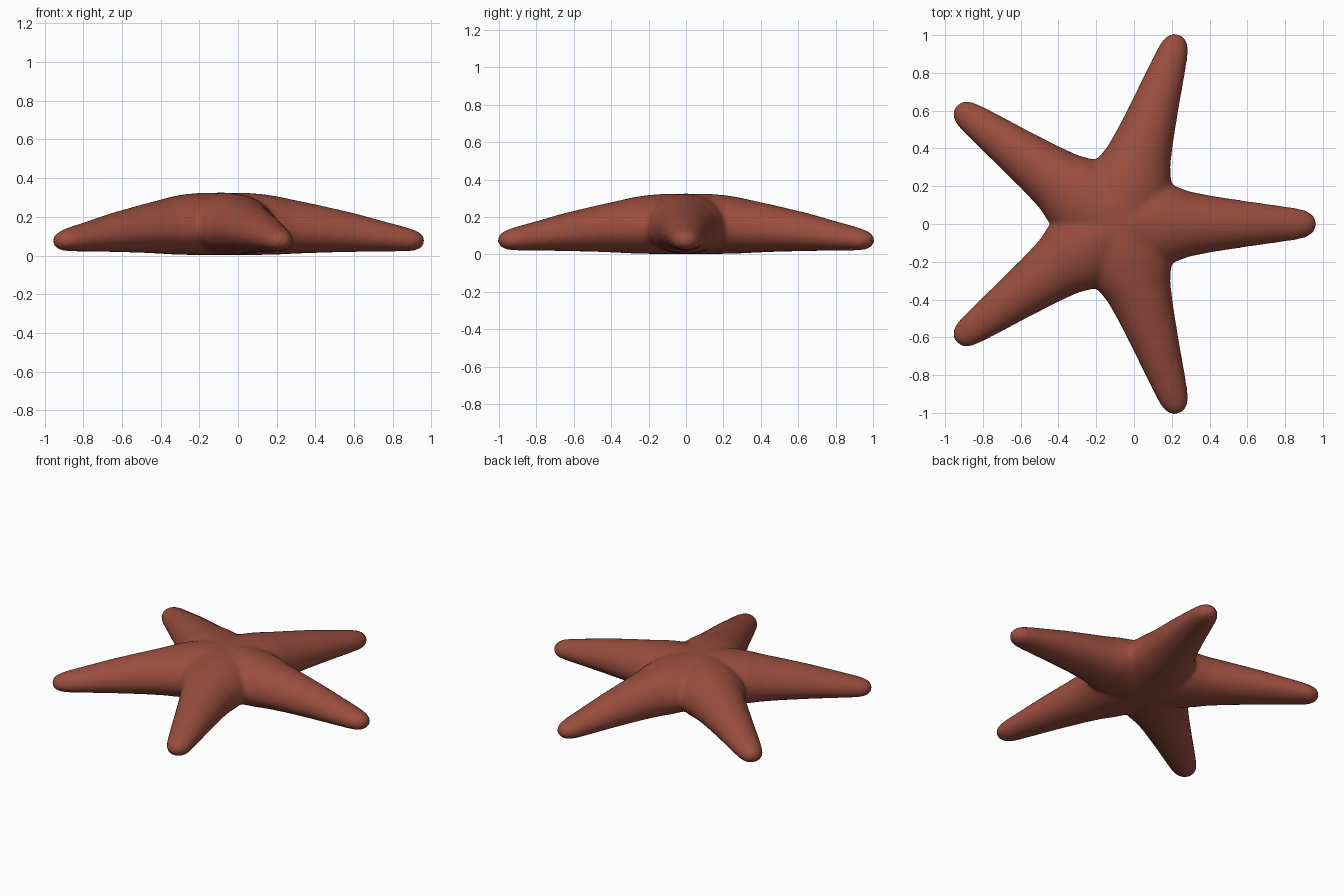
import bpy, bmesh, math

if "Cube" in bpy.data.objects:
    bpy.data.objects.remove(bpy.data.objects["Cube"])

# single flat colour
skin = bpy.data.materials.new("brick red")
skin.diffuse_color = (0.32, 0.075, 0.048, 1)
skin.use_nodes = True
skin.node_tree.nodes["Principled BSDF"].inputs["Base Color"].default_value = skin.diffuse_color

CENTRE_X = -0.09
SIDES = 28
# arm stations: distance from centre, half width, underside z, top z
STATIONS = [
    (-0.08, 0.17, 0.03, 0.29), (0.0, 0.215, 0.002, 0.326), (0.12, 0.225, 0.002, 0.325),
    (0.22, 0.222, 0.003, 0.318), (0.30, 0.205, 0.005, 0.305),
    (0.38, 0.174, 0.009, 0.288), (0.50, 0.150, 0.014, 0.263),
    (0.69, 0.121, 0.018, 0.220), (0.85, 0.099, 0.020, 0.176),
    (0.95, 0.084, 0.021, 0.150), (1.00, 0.072, 0.024, 0.134),
    (1.035, 0.052, 0.036, 0.118), (1.054, 0.024, 0.058, 0.098),
]


def add_arm(bm, angle):
    """Loft rounded rings outward along one arm direction."""
    c, s = math.cos(angle), math.sin(angle)
    rings = []
    for r, w, lo, hi in STATIONS:
        mid = lo + (hi - lo) * 0.45
        ring = []
        for i in range(SIDES):
            a = 2 * math.pi * i / SIDES
            y, k = w * math.cos(a), math.sin(a)
            z = mid + k * ((hi - mid) if k > 0 else (mid - lo))
            ring.append(bm.verts.new((CENTRE_X + r * c - y * s, r * s + y * c, z)))
        rings.append(ring)
    for a, b in zip(rings, rings[1:]):
        for i in range(SIDES):
            j = (i + 1) % SIDES
            bm.faces.new((a[i], a[j], b[j], b[i]))
    bm.faces.new(rings[0])
    bm.faces.new(rings[-1])


# starfish body: five arms fused into one smooth skin
bm = bmesh.new()
for n in range(5):
    add_arm(bm, math.radians(72 * n))
bmesh.ops.recalc_face_normals(bm, faces=bm.faces)
mesh = bpy.data.meshes.new("starfish_body")
bm.to_mesh(mesh)
bm.free()
mesh.materials.append(skin)
body = bpy.data.objects.new("starfish_body", mesh)
bpy.context.collection.objects.link(body)

fuse = body.modifiers.new("fuse", 'REMESH')
fuse.mode = 'VOXEL'
fuse.voxel_size = 0.014
fuse.use_smooth_shade = True
soften = body.modifiers.new("soften", 'SMOOTH')
soften.factor = 0.5
soften.iterations = 10
